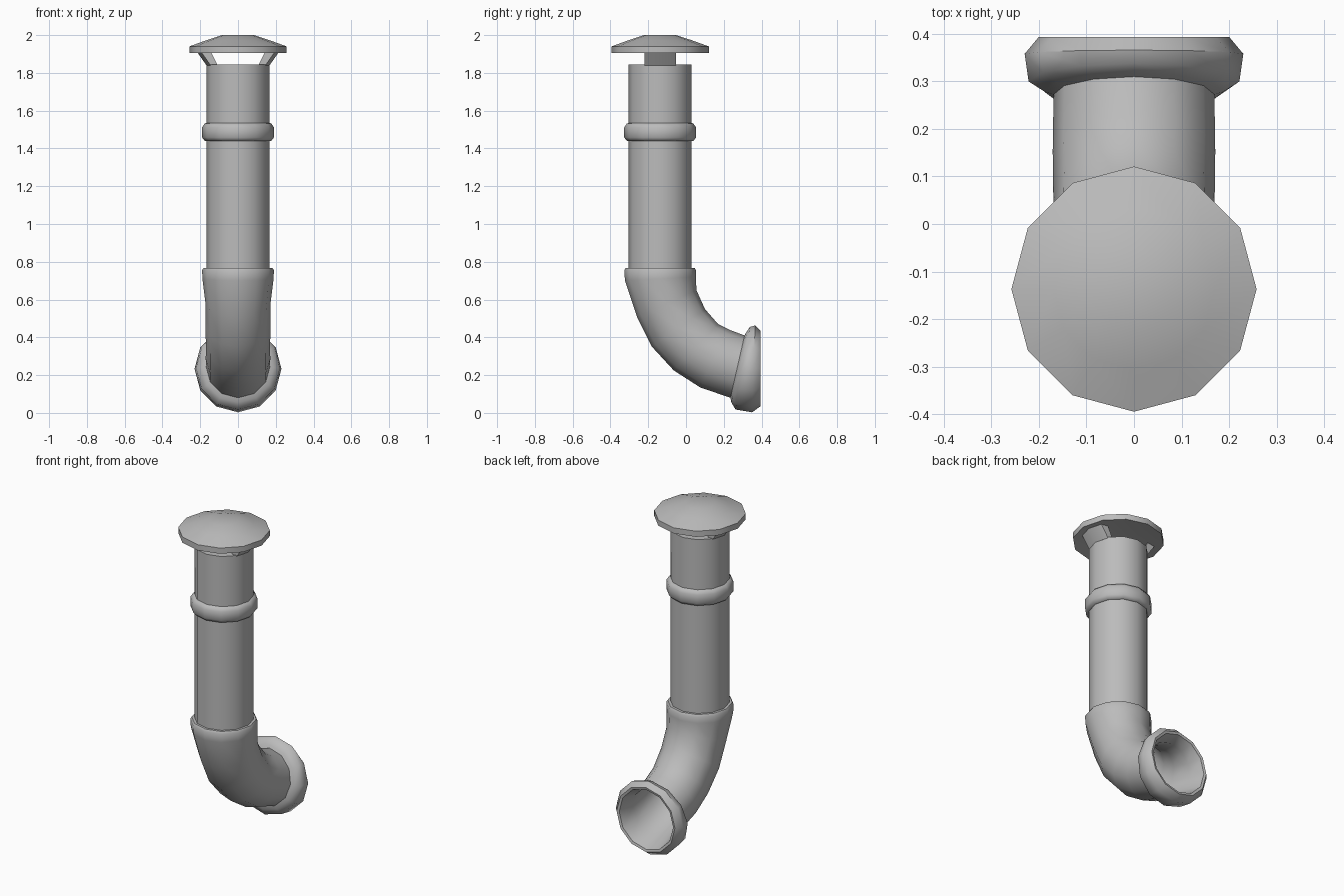
import bpy, bmesh, math
from mathutils import Vector

SIDES = 12
AXIS_Y = -0.137

cube = bpy.data.objects.get("Cube")
if cube:
    bpy.data.objects.remove(cube, do_unlink=True)

metal = bpy.data.materials.new("grey_metal")
metal.use_nodes = True
GREY = (0.5, 0.5, 0.5, 1)
metal.diffuse_color = GREY
metal.node_tree.nodes["Principled BSDF"].inputs["Base Color"].default_value = GREY


def loft(name, rings, cap_start=True, cap_end=True):
    """Skin a list of point rings, ordered from the top down."""
    bm = bmesh.new()
    rows = [[bm.verts.new(p) for p in ring] for ring in rings]
    n = len(rows[0])
    for a, b in zip(rows, rows[1:]):
        for j in range(n):
            k = (j + 1) % n
            bm.faces.new((a[j], b[j], b[k], a[k]))
    if cap_start:
        bm.faces.new(rows[0])
    if cap_end:
        bm.faces.new(rows[-1][::-1])
    mesh = bpy.data.meshes.new(name)
    bm.to_mesh(mesh)
    bm.free()
    mesh.materials.append(metal)
    obj = bpy.data.objects.new(name, mesh)
    bpy.context.collection.objects.link(obj)
    bpy.ops.object.select_all(action="DESELECT")
    obj.select_set(True)
    bpy.context.view_layer.objects.active = obj
    bpy.ops.object.shade_smooth_by_angle(angle=math.radians(50))
    return obj


def tilted(low, high, scale=1.0):
    """Round ring whose diameter runs between two (y, z) points."""
    a, b = Vector((0, *low)), Vector((0, *high))
    mid, half = (a + b) / 2, (b - a) / 2 * scale
    side = Vector((half.length, 0, 0))
    angles = [math.tau * i / SIDES for i in range(SIDES)]
    return [mid + side * math.cos(t) + half * math.sin(t) for t in angles]


def level(r, z):
    return tilted((AXIS_Y - r, z), (AXIS_Y + r, z))


def turned(name, profile, **caps):
    return loft(name, [level(r, z) for r, z in profile], **caps)


# Rain cap with a shallow hollow underside
turned("rain_cap", [(0.085, 2.0), (0.17, 1.972), (0.258, 1.94),
                    (0.258, 1.905), (0.22, 1.91), (0.08, 1.925)])

# Straight shaft with a recessed open top
turned("shaft", [(0.127, 1.72), (0.127, 1.845), (0.167, 1.845), (0.167, 0.75)])

# Rounded collar on the shaft
turned("collar", [(0.165, 1.535), (0.176, 1.532), (0.19, 1.512),
                  (0.19, 1.458), (0.176, 1.44), (0.165, 1.438)],
       cap_start=False, cap_end=False)


# Two curved struts holding the cap
def strut_ring(z, outer, inner):
    def arc(r, spread):
        return [Vector((r - 0.022 * abs(s), AXIS_Y + 0.083 * s, z)) for s in spread]
    return arc(outer, (-1, 0, 1)) + arc(inner, (1, 0, -1))


struts = loft("cap_struts", [strut_ring(1.918, 0.222, 0.168),
                             strut_ring(1.84, 0.167, 0.13)])
struts.modifiers.new("both_sides", "MIRROR")

# Elbow sweeping from the shaft to the back
bend = [((-0.26, 0.51), (0.055, 0.65)), ((-0.18, 0.35), (0.1, 0.55)),
        ((-0.065, 0.225), (0.17, 0.47)), ((0.075, 0.135), (0.23, 0.44)),
        ((0.235, 0.08), (0.31, 0.41))]
loft("elbow", [level(0.16, 0.768), level(0.182, 0.768), level(0.19, 0.755),
               tilted((-0.323, 0.7), (0.053, 0.72))]
     + [tilted(*pair) for pair in bend], cap_start=False, cap_end=False)

# Flared flange, its mouth and the lining inside the elbow
flange = [tilted((0.235, 0.08), (0.31, 0.41)),
          tilted((0.24, 0.055), (0.318, 0.425)),
          tilted((0.262, 0.018), (0.338, 0.455)),
          tilted((0.35, 0.003), (0.366, 0.463)),
          tilted((0.394, 0.035), (0.394, 0.435)),
          tilted((0.39, 0.05), (0.39, 0.42)),
          tilted((0.27, 0.08), (0.325, 0.4), 0.96)]
lining = [tilted(*pair, 0.9) for pair in bend[-2::-1]]
loft("flange", flange + lining, cap_start=False)
